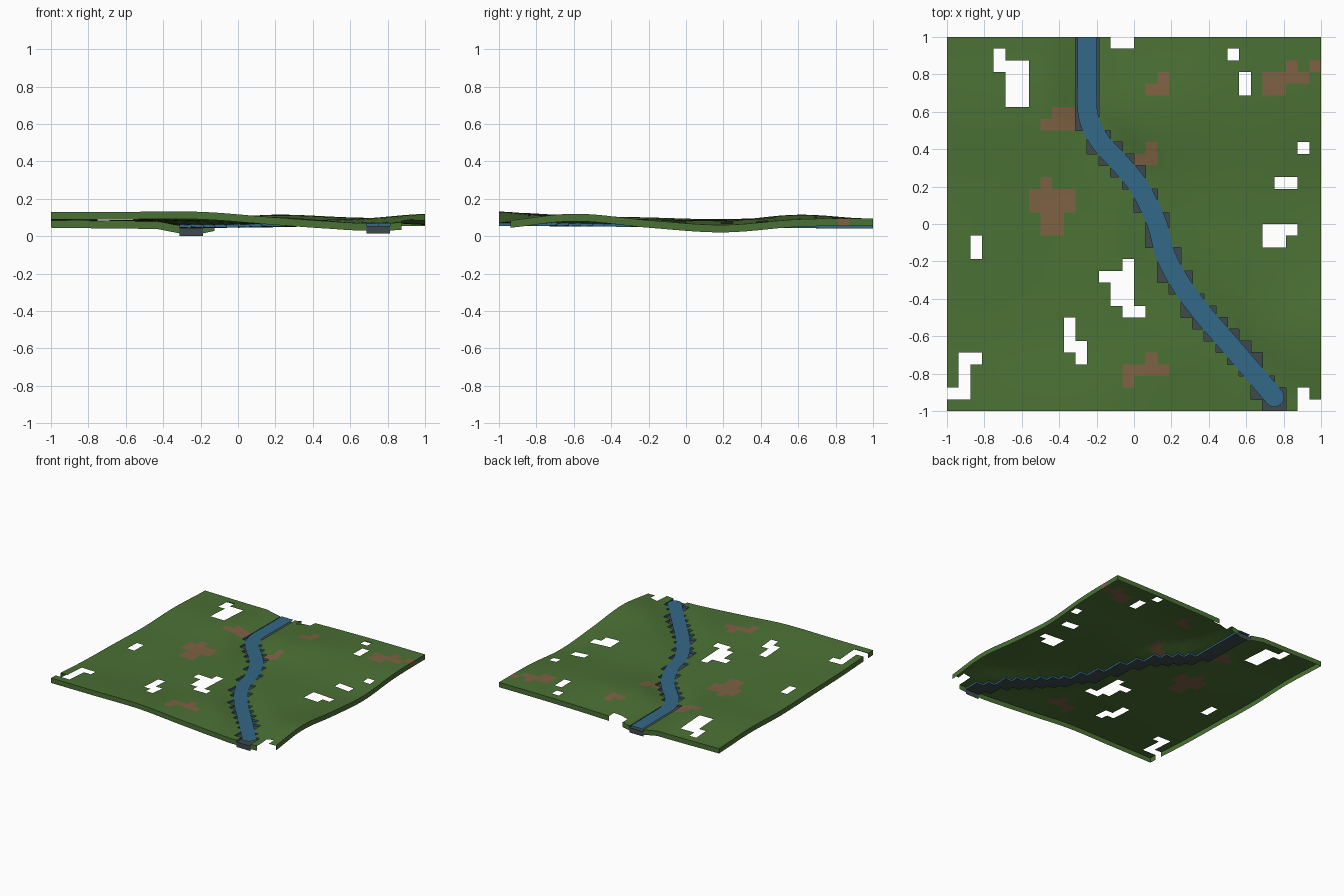
import bpy, bmesh, math
from mathutils import Vector

cube = bpy.data.objects.get("Cube")
if cube:
    bpy.data.objects.remove(cube)

N = 32
CELL = 2 / N
SKIRT = 0.04
DROP = 0.015
HALF_WIDTH = 0.053


def material(name, rgb):
    m = bpy.data.materials.new(name)
    m.use_nodes = True
    m.diffuse_color = (*rgb, 1)
    m.node_tree.nodes["Principled BSDF"].inputs["Base Color"].default_value = (*rgb, 1)
    return m


GRASS = material("grass_green", (0.07, 0.165, 0.035))
DIRT = material("dirt_brown", (0.21, 0.122, 0.058))
BED = material("riverbed_grey", (0.048, 0.068, 0.075))
WATER = material("water_blue", (0.034, 0.138, 0.24))


def spline(values, t):
    """Smooth interpolation through evenly spaced values, t in 0..1."""
    last = len(values) - 1
    k = min(int(t * last), last - 1)
    f = t * last - k
    b, c = values[k], values[k + 1]
    a = values[k - 1] if k > 0 else b
    d = values[k + 2] if k + 2 <= last else c
    return b + (c - a) * (f / 2) + (a * 2 - b * 5 + c * 4 - d) * (f * f / 2) \
        + (b * 3 - a - c * 3 + d) * (f ** 3 / 2)


# Rolling heights in hundredths, front row first
HILLS = [
    (13, 13, 13, 10, 7.5, 8),
    (11, 10, 10, 10, 9, 12),
    (10, 9, 9, 8, 9, 8.5),
    (9, 9, 8, 8, 8.5, 6),
    (10, 10, 9, 11.5, 10, 9),
    (8.5, 8, 8, 9, 9.5, 9.5),
]

# River centre line from the back edge to the front
COURSE = [Vector(p) for p in (
    (-.25, 1), (-.25, .78), (-.245, .58), (-.18, .44), (-.07, .32), (.02, .21),
    (.08, .1), (.13, -.02), (.17, -.17), (.25, -.32), (.36, -.47), (.48, -.61),
    (.61, -.76), (.75, -.925))]
RIVER = [spline(COURSE, k / 120) for k in range(121)]


def river_distance(x, y):
    p = Vector((x, y))
    q = Vector((x, max(y, -0.925)))
    return min((p - r).length if y > -0.9 else (q - r).length for r in RIVER)


def river_level(y):
    return 0.055 + 0.0075 * (1 - y)


def height(x, y):
    z = spline([spline(row, (x + 1) / 2) for row in HILLS], (y + 1) / 2) / 100
    f = min(max((river_distance(x, y) - 0.06) / 0.13, 0), 1)
    f = f * f * (3 - 2 * f)
    return river_level(y) * (1 - f) + z * f


def cells(rects):
    """Grid cells covered by (column, row from back, width, depth) blocks."""
    return {(i + a, j + b) for i, j, w, h in rects for a in range(w) for b in range(h)}


GAPS = cells([
    (4, 1, 1, 2), (5, 2, 2, 4), (14, 0, 2, 1), (24, 1, 1, 1), (25, 3, 1, 2),
    (30, 9, 1, 1), (28, 12, 2, 1), (27, 16, 3, 1), (27, 17, 2, 1), (2, 17, 1, 2),
    (15, 19, 1, 1), (13, 20, 3, 1), (14, 21, 2, 2), (15, 23, 2, 1), (10, 24, 1, 3),
    (11, 26, 1, 2), (1, 27, 2, 1), (1, 28, 1, 2), (0, 30, 2, 1), (30, 30, 1, 2),
    (31, 31, 1, 1)])
PATCHES = cells([
    (9, 6, 3, 1), (8, 7, 4, 1), (18, 3, 1, 1), (17, 4, 2, 1), (31, 2, 1, 1),
    (29, 2, 1, 1), (27, 3, 4, 1), (27, 4, 2, 1), (17, 9, 1, 1), (16, 10, 2, 1),
    (8, 12, 1, 1), (7, 13, 4, 2), (8, 15, 2, 2), (17, 27, 1, 1), (15, 28, 4, 1),
    (15, 29, 1, 1)])
CHANNEL = {(i, j) for i in range(N) for j in range(N)
           if river_distance((i + .5) * CELL - 1, 1 - (j + .5) * CELL) < 0.064}

HEIGHTS = {(i, j): height(i * CELL - 1, 1 - j * CELL)
           for i in range(N + 1) for j in range(N + 1)}


def finish(bm, name, mats):
    mesh = bpy.data.meshes.new(name)
    bm.to_mesh(mesh)
    bm.free()
    for m in mats:
        mesh.materials.append(m)
    obj = bpy.data.objects.new(name, mesh)
    bpy.context.collection.objects.link(obj)
    bpy.ops.object.select_all(action='DESELECT')
    obj.select_set(True)
    bpy.context.view_layer.objects.active = obj
    bpy.ops.object.shade_smooth_by_angle(angle=math.radians(40))
    return obj


def build(name, chosen, mats, drop=0.0, index=lambda c: 0):
    """Sheet of grid cells with a skirt on the outer border and walls round a dropped bed."""
    bm = bmesh.new()
    cache = {}

    def vert(key, down):
        if (key, down) not in cache:
            i, j = key
            cache[key, down] = bm.verts.new(
                (i * CELL - 1, 1 - j * CELL, HEIGHTS[key] - down))
        return cache[key, down]

    def wall(a, b, top, bottom, mat):
        f = bm.faces.new((vert(a, bottom), vert(b, bottom), vert(b, top), vert(a, top)))
        f.material_index = mat

    for i, j in sorted(chosen):
        corners = [(i, j + 1), (i + 1, j + 1), (i + 1, j), (i, j)]
        face = bm.faces.new([vert(c, drop) for c in corners])
        face.material_index = index((i, j))
        sides = [(i, j + 1), (i + 1, j), (i, j - 1), (i - 1, j)]
        for k, (ni, nj) in enumerate(sides):
            a, b = corners[k], corners[(k + 1) % 4]
            if not (0 <= ni < N and 0 <= nj < N):
                wall(a, b, drop, drop + SKIRT, index((i, j)))
            elif drop and (ni, nj) not in chosen:
                wall(a, b, 0.0, drop, 1)
    return finish(bm, name, mats)


# Ground sheet with dirt patches
everything = {(i, j) for i in range(N) for j in range(N)}
build("ground", everything - GAPS - CHANNEL, [GRASS, DIRT],
      index=lambda c: int(c in PATCHES))

# Sunken river bed with stepped walls
build("river_bed", CHANNEL, [BED, WATER], drop=DROP)

# Water ribbon with a rounded front end
bm = bmesh.new()
pairs = []
for k, p in enumerate(RIVER):
    d = (RIVER[min(k + 1, 120)] - RIVER[max(k - 1, 0)]).normalized()
    pairs.append((p, d, HALF_WIDTH))
tip, heading, _ = pairs[-1]
for k in range(1, 8):
    a = k * math.pi / 16
    pairs.append((tip + heading * HALF_WIDTH * math.sin(a), heading,
                  HALF_WIDTH * math.cos(a)))
rows = []
for p, d, w in pairs:
    side = Vector((-d.y, d.x)) * w
    rows.append([bm.verts.new((q.x, q.y, river_level(p.y) + 0.004))
                 for q in (p - side, p + side)])
for (a, b), (c, d) in zip(rows, rows[1:]):
    bm.faces.new((a, c, d, b))
finish(bm, "river_water", [WATER])
